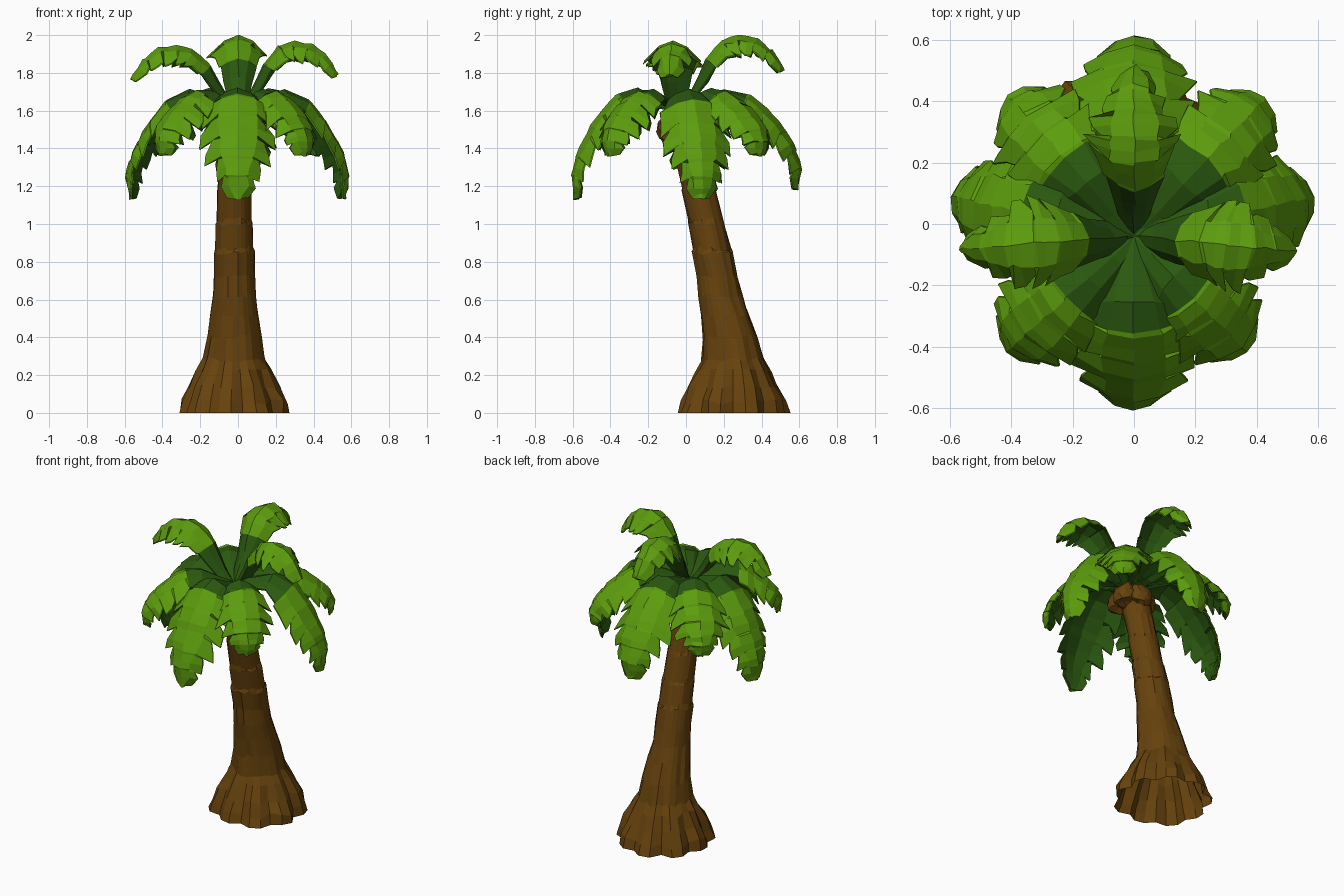
import bpy, bmesh, math, random
from mathutils import Vector

if "Cube" in bpy.data.objects:
    bpy.data.objects.remove(bpy.data.objects["Cube"])

random.seed(4)


def material(name, rgb):
    m = bpy.data.materials.new(name)
    m.diffuse_color = (*rgb, 1)
    m.use_nodes = True
    m.node_tree.nodes["Principled BSDF"].inputs["Base Color"].default_value = m.diffuse_color
    return m


BARK = material("bark brown", (0.135, 0.055, 0.004))
LEAF = material("bright leaf green", (0.108, 0.335, 0.004))
DARK = material("dark leaf green", (0.024, 0.1, 0.005))


def finish(bm, name, mats):
    bmesh.ops.recalc_face_normals(bm, faces=bm.faces)
    me = bpy.data.meshes.new(name)
    bm.to_mesh(me)
    bm.free()
    for m in mats:
        me.materials.append(m)
    ob = bpy.data.objects.new(name, me)
    bpy.context.collection.objects.link(ob)
    return ob


def jit(a):
    return random.uniform(-a, a)


def sample(pts, t):
    """Piecewise-linear lookup: pts are (t, value)."""
    for (a, va), (b, vb) in zip(pts, pts[1:]):
        if t <= b:
            return va + (vb - va) * (t - a) / (b - a)
    return pts[-1][1]


# Trunk: leaning rings (z, centre y, radius, root lobe depth), open underneath
RINGS = [(0, .25, .295, .16), (.06, .25, .28, .16), (.14, .25, .245, .14),
         (.22, .25, .198, .1), (.28, .248, .166, .05), (.4, .232, .145, .03),
         (.52, .205, .127, .02), (.62, .18, .115, .01), (.72, .165, .108, 0),
         (.85, .14, .107, 0), (.87, .136, .1, 0), (1.0, .108, .098, 0),
         (1.02, .104, .092, 0), (1.18, .068, .092, 0), (1.2, .064, .087, 0),
         (1.36, .025, .087, 0), (1.48, -.01, .09, 0), (1.55, -.02, .06, 0)]
N = 27
bm = bmesh.new()
rows = []
for z, cy, r, lobe in RINGS:
    row = []
    for i in range(N):
        a = 2 * math.pi * i / N
        scallop = abs(math.sin(4.5 * a)) - .8
        rr = r * (1 + lobe * scallop + jit(.035))
        dz = 0 if z == 0 else jit(.015)
        row.append(bm.verts.new((-.02 + rr * math.cos(a), cy + rr * math.sin(a), z + dz)))
    rows.append(row)
for lo, hi in zip(rows, rows[1:]):
    for i in range(N):
        j = (i + 1) % N
        bm.faces.new((lo[i], lo[j], hi[j], hi[i]))
bm.faces.new(rows[-1])
finish(bm, "trunk", [BARK])

# Lumpy brown crown under the fronds
for k in range(5):
    a = 2 * math.pi * (k + .25) / 5
    bm = bmesh.new()
    bmesh.ops.create_icosphere(bm, subdivisions=2, radius=.078)
    for v in bm.verts:
        v.co *= 1 + jit(.06)
        v.co += Vector((.072 * math.cos(a), -.02 + .072 * math.sin(a), 1.5 + jit(.02)))
    finish(bm, f"crown_nut_{k + 1}", [BARK])

# Frond centre lines as (share of reach, height)
LOWER = [(-.03, 1.61), (.18, 1.665), (.38, 1.72), (.6, 1.68), (.8, 1.54),
         (.94, 1.39), (1, 1.26), (.97, 1.13)]
UPPER = [(0, 1.6), (.12, 1.7), (.24, 1.84), (.4, 1.94), (.56, 1.97),
         (.74, 1.955), (.89, 1.89), (1, 1.79)]
WIDTH = [(0, .22), (.2, .5), (.36, .75), (.48, .98), (.62, 1), (.72, .88), (.82, .62),
         (.93, .5), (1, .12)]
SIDES = (-1, -.55, 0, .55, 1)
ORIGIN = Vector((0, -.04, 0))


def frond(name, tip, path, tip_z, half_width, start, droop, rise=0):
    reach = (Vector((*tip, 0)) - ORIGIN).length
    d = (Vector((*tip, 0)) - ORIGIN) / reach
    side = Vector((-d.y, d.x, 0))
    curve = []
    for i, (f, z) in enumerate(path):
        if path is LOWER and i > 2:
            z = 1.72 - (1.72 - z) * (1.72 - tip_z) / .59
        curve.append((i / (len(path) - 1), Vector((f * reach, z + rise * min(i / 3, 1)))))

    def point(t, s, w, depth):
        t = min(t, 1)
        p = sample(curve, t)
        tan = (sample(curve, min(t + .08, 1)) - sample(curve, max(t - .08, 0))).normalized()
        n = Vector((-tan.y, tan.x))
        q = p - n * (droop * w * s * s + depth)
        return ORIGIN + d * q.x + side * (s * w) + Vector((0, 0, q.y))

    # saw-tooth outline: each tooth widens towards the tip, then cuts back in
    stations = [(0, 1, 0), (.13, 1, 0), (start * .7, 1, 0), (start, .95, 0)]
    teeth = 5
    step = (1 - start - .03) / teeth
    for k in range(teeth):
        a = start + .015 + k * step
        stations += [(a, .72 if k else 1.05, -.015), (a + step * .5, 1.0, .01),
                     (a + step * .88, 1.1, .045)]
    stations.append((1, 1, 0))

    bm = bmesh.new()
    top, bot = [], []
    for t, k, push in stations:
        w = half_width * sample(WIDTH, t)
        tr, br = [], []
        for s in SIDES:
            edge = abs(s) == 1
            tt = max(t + (push if edge else 0), 0)
            ww = w * ((k if edge else 1) + jit(.06))
            j = Vector((jit(.005), jit(.005), jit(.005)))
            tr.append(bm.verts.new(point(tt, s, ww, 0) + j))
            br.append(bm.verts.new(point(tt, s, ww, .03 * (1 - .75 * s * s)) + j))
        top.append(tr)
        bot.append(br)
    for i in range(len(stations) - 1):
        bright = 1 if stations[i][0] >= start else 0
        for c in range(4):
            f = bm.faces.new((top[i][c], top[i][c + 1], top[i + 1][c + 1], top[i + 1][c]))
            f.material_index = bright
            bm.faces.new((bot[i][c], bot[i + 1][c], bot[i + 1][c + 1], bot[i][c + 1]))
        for c in (0, 4):
            f = bm.faces.new((top[i][c], top[i + 1][c], bot[i + 1][c], bot[i][c]))
            f.material_index = bright
    for i in (0, -1):
        f = bm.faces.new(top[i] + bot[i][::-1])
        f.material_index = 1 if i else 0
    finish(bm, name, [DARK, LEAF])


# Eight drooping lower fronds: name, tip x, tip y, tip height, half width, bright start
for nm, x, y, z, w, st in [
        ("front", 0, -.61, 1.13, .185, .4), ("back", 0, .615, 1.18, .185, .4),
        ("right", .59, .09, 1.13, .175, .45), ("left", -.595, .09, 1.13, .175, .45),
        ("front_right", .37, -.42, 1.36, .16, .38), ("front_left", -.42, -.42, 1.36, .16, .38),
        ("back_right", .43, .41, 1.36, .16, .4), ("back_left", -.41, .42, 1.36, .16, .4)]:
    frond("lower_frond_" + nm, (x, y), LOWER, z, w, st, .5)

# Three raised upper fronds
for nm, x, y, rise in [("right", .53, -.09, 0), ("left", -.57, -.08, -.02), ("back", 0, .52, .03)]:
    frond("upper_frond_" + nm, (x, y), UPPER, 1.79, .145, .3, .68, rise)
